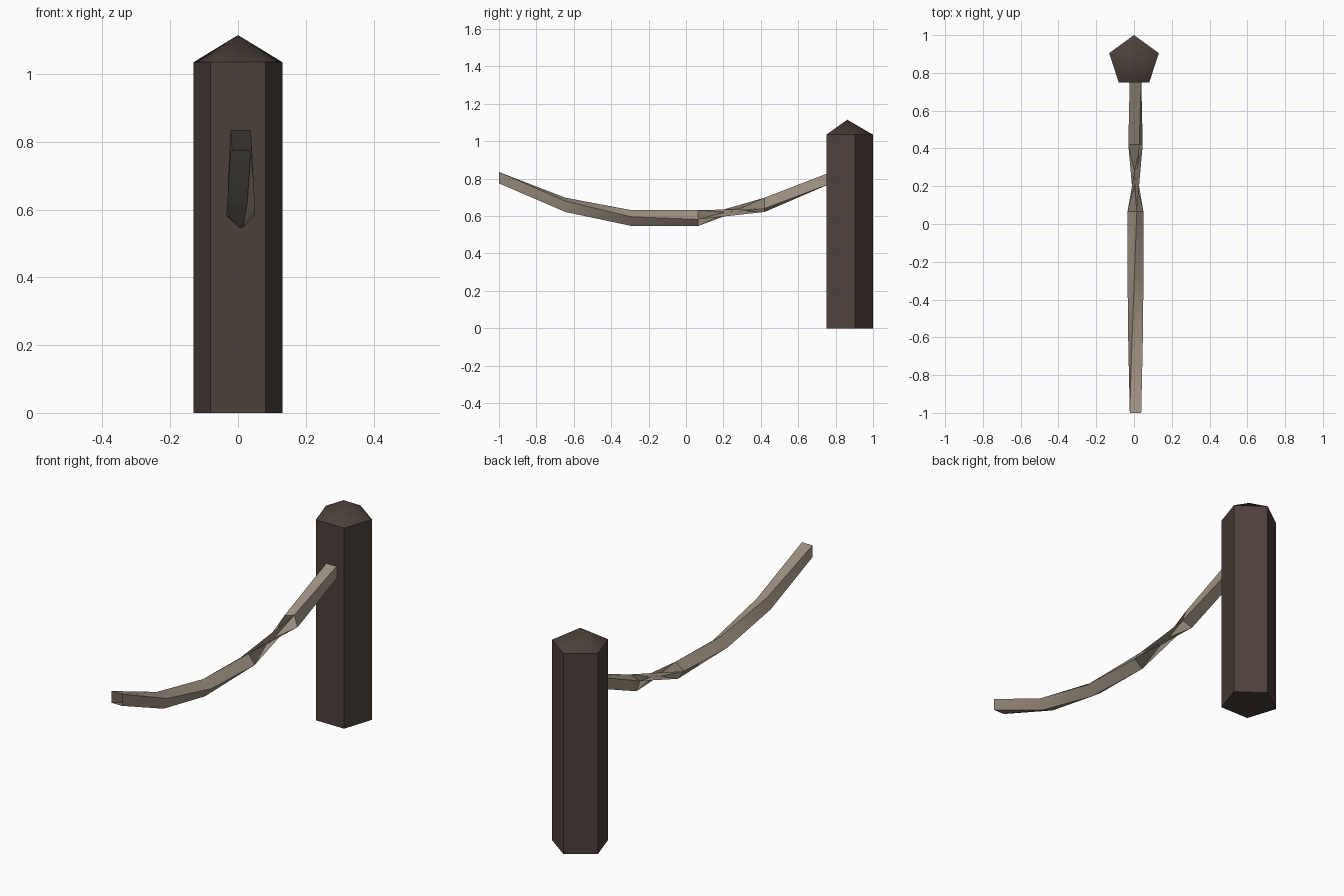
import bpy
import math

if "Cube" in bpy.data.objects:
    bpy.data.objects.remove(bpy.data.objects["Cube"])


def material(name, rgb):
    m = bpy.data.materials.new(name)
    m.diffuse_color = (*rgb, 1.0)
    m.use_nodes = True
    m.node_tree.nodes["Principled BSDF"].inputs["Base Color"].default_value = m.diffuse_color
    return m


def add_object(name, verts, faces, mat):
    me = bpy.data.meshes.new(name)
    me.from_pydata(verts, [], faces)
    me.materials.append(mat)
    me.update()
    ob = bpy.data.objects.new(name, me)
    bpy.context.collection.objects.link(ob)
    bpy.ops.object.select_all(action='DESELECT')
    ob.select_set(True)
    bpy.context.view_layer.objects.active = ob
    bpy.ops.object.shade_smooth_by_angle(angle=math.radians(50))
    return ob


dark_wood = material("dark wood", (0.075, 0.052, 0.044))
rope_tan = material("rope tan", (0.35, 0.29, 0.225))

# Post: five-sided column with a low pointed cap, one corner facing back
N, R, CY = 5, 0.138, 0.862
verts = []
for z in (0.0, 1.035):
    for k in range(N):
        a = math.radians(90) + k * math.tau / N
        verts.append((R * math.cos(a), CY + R * math.sin(a), z))
verts.append((0, CY, 1.115))
faces = [tuple(reversed(range(N)))]
for k in range(N):
    j = (k + 1) % N
    faces.append((k, j, N + j, N + k))
    faces.append((N + k, N + j, 2 * N))
add_object("post", verts, faces, dark_wood)

# Rope: sagging, open-ended square tube that twists along its length
# (a tight extra quarter turn sits in the fourth segment)
heights = (0.805, 0.66, 0.589, 0.589, 0.66, 0.805)
twists = (0, -18, -36, -54, -162, -180)
CX, RR, STEP = 0.008, 0.0428, 0.355
verts, faces = [], []
for i, (z, t) in enumerate(zip(heights, twists)):
    for k in range(4):
        a = math.radians(45 + 90 * k + t)
        verts.append((CX + RR * math.cos(a), -1 + STEP * i, z + RR * math.sin(a)))
for i in range(5):
    for k in range(4):
        j = (k + 1) % 4
        a, b = 4 * i, 4 * i + 4
        faces.append((a + k, b + k, b + j, a + j))
add_object("rope", verts, faces, rope_tan)
